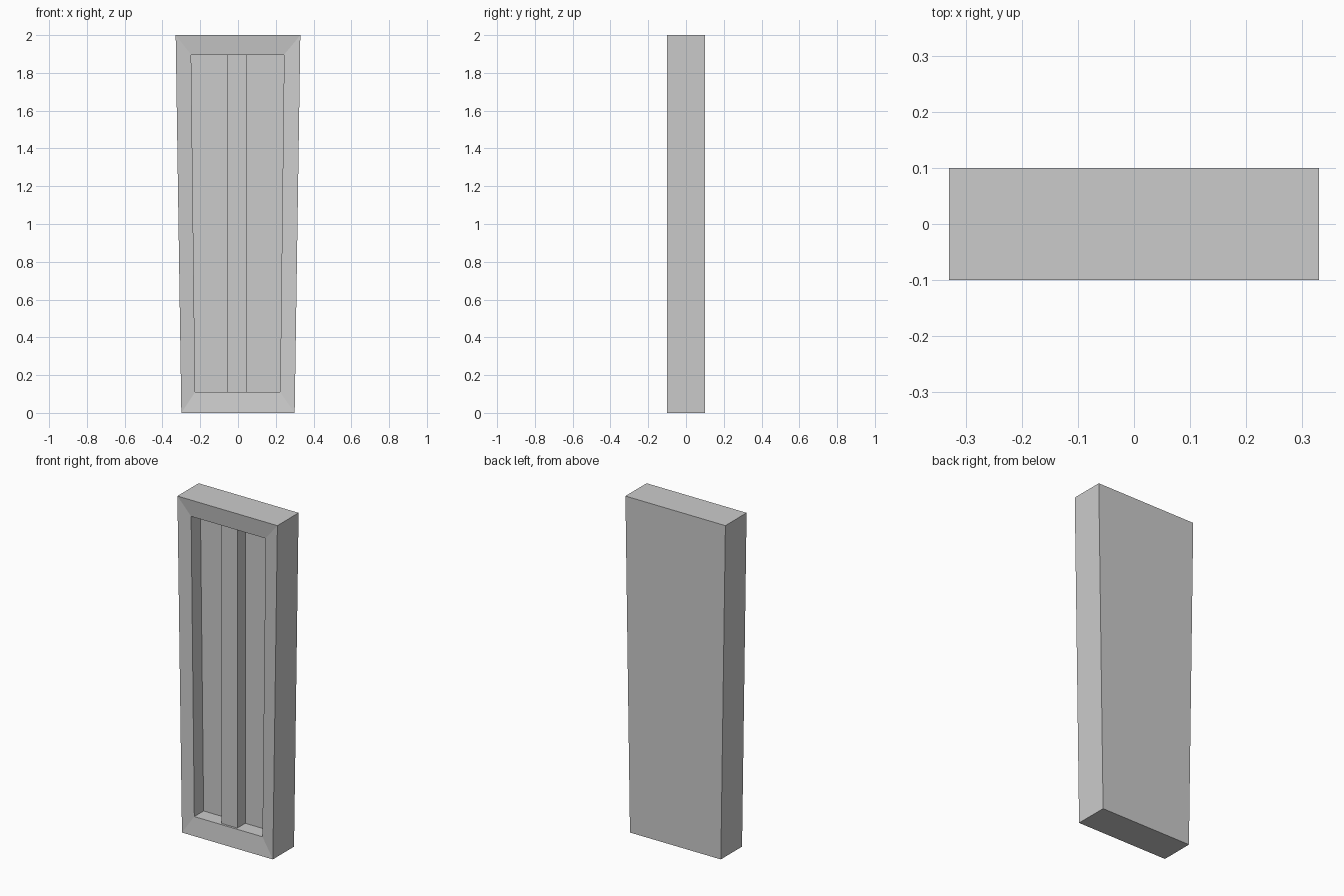
import bpy
import bmesh

cube = bpy.data.objects.get("Cube")
if cube:
    bpy.data.objects.remove(cube, do_unlink=True)

grey = bpy.data.materials.new("plain_grey")
grey.use_nodes = True
colour = (0.6, 0.6, 0.6, 1)
grey.diffuse_color = colour
grey.node_tree.nodes["Principled BSDF"].inputs["Base Color"].default_value = colour

# Tapered outlines: bottom z, top z, bottom x range, top x range
OUTER = (0, 2, (-0.30, 0.30), (-0.33, 0.33))
OPENING = (0.11, 1.896, (-0.227, 0.223), (-0.248, 0.244))
BATTEN = (0.11, 1.896, (-0.057, 0.048), (-0.057, 0.048))
FRONT, LIP, BATTEN_FRONT, RECESS, BACK = -0.10, -0.088, -0.075, 0.0, 0.10


def build(name, rings, cap_last=True):
    """Join successive four-cornered outlines into one solid, capping the ends."""
    bm = bmesh.new()
    loops = []
    for (z0, z1, low, high), y in rings:
        corners = ((low[0], z0), (low[1], z0), (high[1], z1), (high[0], z1))
        loops.append([bm.verts.new((x, y, z)) for x, z in corners])
    for a, b in zip(loops, loops[1:]):
        for i in range(4):
            j = (i + 1) % 4
            bm.faces.new((a[i], a[j], b[j], b[i]))
    bm.faces.new(loops[0])
    bm.faces.new(loops[-1])
    bmesh.ops.recalc_face_normals(bm, faces=bm.faces)
    mesh = bpy.data.meshes.new(name)
    bm.to_mesh(mesh)
    bm.free()
    mesh.materials.append(grey)
    obj = bpy.data.objects.new(name, mesh)
    bpy.context.collection.objects.link(obj)
    return obj


# Tapered panel with a shallow sloped border around a deep recess
build("panel_frame", [(OUTER, BACK), (OUTER, FRONT), (OPENING, LIP), (OPENING, RECESS)])

# Upright batten down the middle of the recess
build("centre_batten", [(BATTEN, RECESS), (BATTEN, BATTEN_FRONT)])
